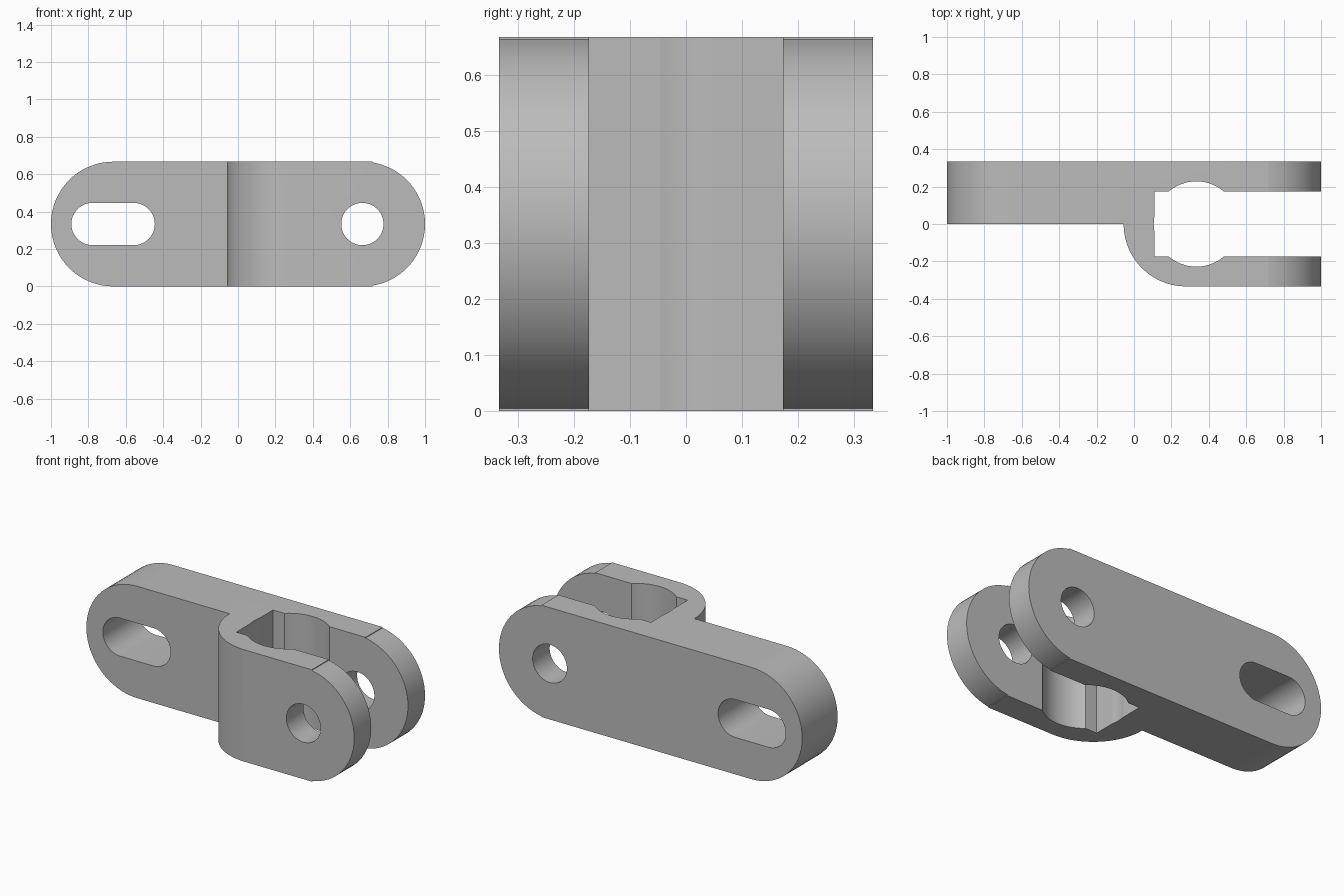
import bpy, bmesh
from math import cos, sin, pi, radians
from mathutils import Vector

cube = bpy.data.objects.get("Cube")
if cube:
    bpy.data.objects.remove(cube, do_unlink=True)

R = 1 / 3          # half of the height and of the depth
BORE = 0.228       # clearance bore between the fork arms
HOLE = 0.113       # bolt hole and slot radius
PIVOT = 2 / 3      # distance of the rounded ends from the middle

grey = bpy.data.materials.new("plain grey")
grey.use_nodes = True
grey.diffuse_color = (0.5, 0.5, 0.5, 1)
grey.node_tree.nodes["Principled BSDF"].inputs["Base Color"].default_value = (0.5, 0.5, 0.5, 1)


def arc(cx, cy, r, start, end, steps=32):
    """Points along an arc, angles in degrees."""
    angles = [radians(start + (end - start) * i / steps) for i in range(steps + 1)]
    return [(cx + r * cos(a), cy + r * sin(a)) for a in angles]


def prism(name, outline, low, high, upright):
    """Extrude an outline along z (upright) or along y."""
    bm = bmesh.new()
    place = (lambda p: (p[0], p[1], low)) if upright else (lambda p: (p[0], low, p[1]))
    face = bm.faces.new([bm.verts.new(place(p)) for p in outline])
    move = Vector((0, 0, high - low)) if upright else Vector((0, high - low, 0))
    top = bmesh.ops.extrude_face_region(bm, geom=[face])["geom"]
    bmesh.ops.translate(bm, vec=move, verts=[v for v in top if isinstance(v, bmesh.types.BMVert)])
    bmesh.ops.recalc_face_normals(bm, faces=bm.faces)
    mesh = bpy.data.meshes.new(name)
    bm.to_mesh(mesh)
    bm.free()
    mesh.materials.append(grey)
    obj = bpy.data.objects.new(name, mesh)
    bpy.context.collection.objects.link(obj)
    return obj


def combine(body, tool, operation):
    """Apply a boolean and remove its helper."""
    tool.hide_render = True
    mod = body.modifiers.new("cut", "BOOLEAN")
    mod.operation, mod.solver, mod.object = operation, "EXACT", tool
    bpy.context.view_layer.objects.active = body
    bpy.ops.object.modifier_apply(modifier=mod.name)
    bpy.data.objects.remove(tool, do_unlink=True)


# Plan of the link: flat tongue behind, fork with a rounded shoulder in front
plan = [(-1.1, R), (-1.1, 0)] + arc(0.278, 0, R, 180, 270) + [(1.1, -R), (1.1, R)]
link = prism("fork_link", plan, 0, 2 * R, True)

# Elevation: round left end, round right end with a tiny step where it starts
step = 80.8
elevation = (arc(-PIVOT, R, R, 90, 270) + [(0.72, 0)]
             + arc(PIVOT, R, R, -step, step) + [(0.72, 2 * R)])
combine(link, prism("rounded_ends", elevation, -1, 1, False), "INTERSECT")

# Gap between the arms and the round clearance bore
gap = [(0.11, -0.173), (1.2, -0.173), (1.2, 0.173), (0.11, 0.173)]
combine(link, prism("fork_gap", gap, -0.5, 1.2, True), "DIFFERENCE")
bore = arc(R, 0, BORE, 0, 360, 64)[:-1]
combine(link, prism("clearance_bore", bore, -0.5, 1.2, True), "DIFFERENCE")

# Bolt hole through both arms and the slot in the tongue
bolt = arc(0.665, R, HOLE, 0, 360, 64)[:-1]
combine(link, prism("bolt_hole", bolt, -1, 1, False), "DIFFERENCE")
slot = arc(-0.778, R, HOLE, 90, 270) + arc(-0.558, R, HOLE, -90, 90)
combine(link, prism("slot", slot, -1, 1, False), "DIFFERENCE")

# Smooth curves, crisp edges
bpy.ops.object.select_all(action="DESELECT")
link.select_set(True)
bpy.context.view_layer.objects.active = link
bpy.ops.object.shade_smooth_by_angle(angle=radians(9))
